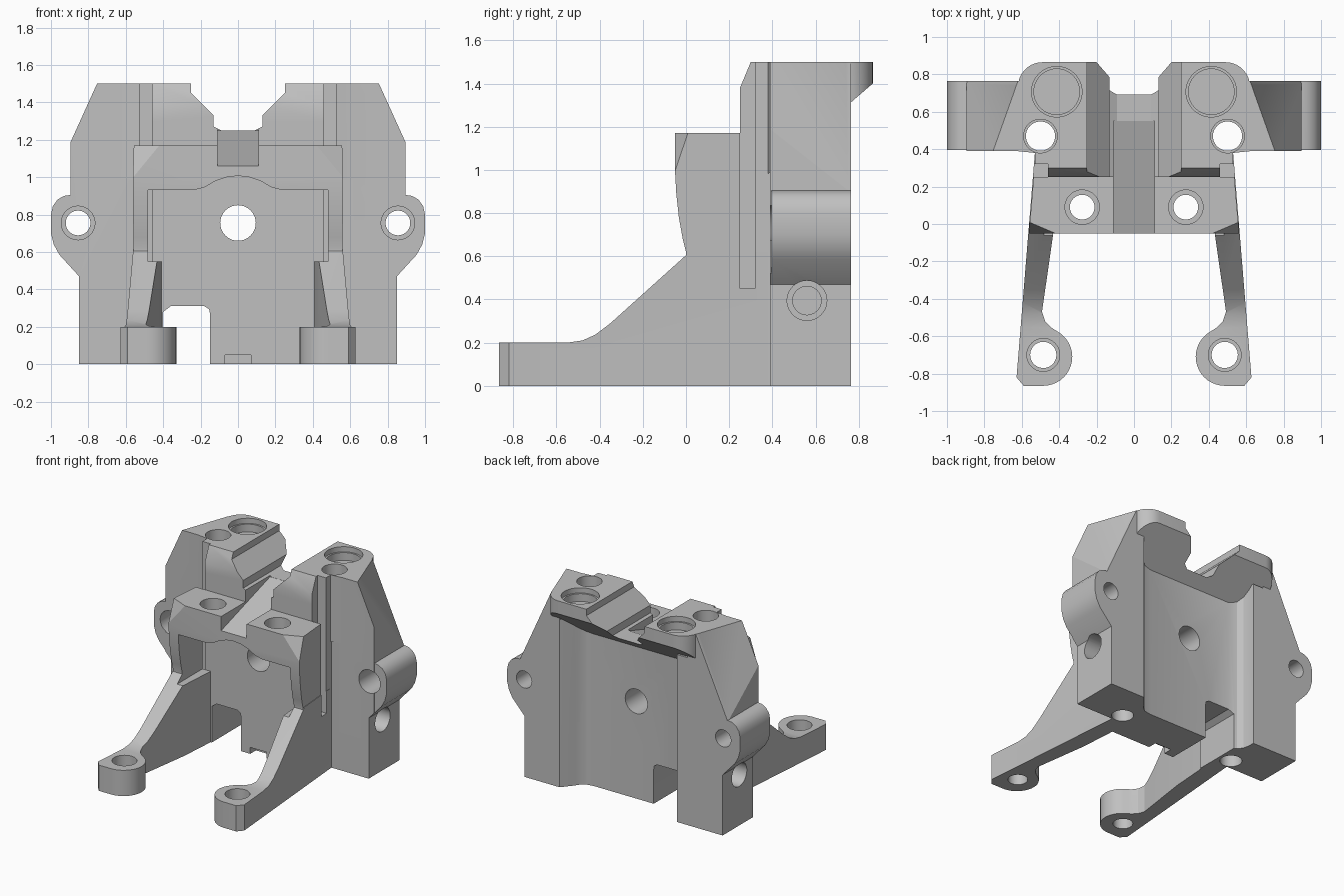
import bpy, bmesh, math
from mathutils import Vector

cube = bpy.data.objects.get("Cube")
if cube:
    bpy.data.objects.remove(cube, do_unlink=True)

grey = bpy.data.materials.new("light grey")
grey.use_nodes = True
colour = (0.53, 0.53, 0.53, 1)
grey.diffuse_color = colour
grey.node_tree.nodes["Principled BSDF"].inputs["Base Color"].default_value = colour


def trim(bm, a, b, c, outside):
    """Slice off the side of plane a-b-c that holds the point outside."""
    a, b, c, outside = map(Vector, (a, b, c, outside))
    n = (b - a).cross(c - a).normalized()
    if n.dot(outside - a) < 0:
        n = -n
    bmesh.ops.bisect_plane(bm, geom=bm.verts[:] + bm.edges[:] + bm.faces[:],
                           plane_co=a, plane_no=n, clear_outer=True)
    bmesh.ops.holes_fill(bm, edges=[e for e in bm.edges if e.is_boundary], sides=0)


def prism(name, pts, axis, lo, hi, cuts=()):
    """Extrude a flat profile along one axis, then trim it."""
    place = {"X": lambda u, v, w: (w, u, v), "Y": lambda u, v, w: (u, w, v),
             "Z": lambda u, v, w: (u, v, w)}[axis]
    bm = bmesh.new()
    face = bm.faces.new([bm.verts.new(place(u, v, lo)) for u, v in pts])
    ext = bmesh.ops.extrude_face_region(bm, geom=[face])
    shift = Vector(place(0, 0, hi - lo))
    for v in ext["geom"]:
        if isinstance(v, bmesh.types.BMVert):
            v.co += shift
    bmesh.ops.recalc_face_normals(bm, faces=bm.faces[:])
    for cut in cuts:
        trim(bm, *cut)
    bmesh.ops.recalc_face_normals(bm, faces=bm.faces[:])
    mesh = bpy.data.meshes.new(name)
    bm.to_mesh(mesh)
    bm.free()
    mesh.materials.append(grey)
    ob = bpy.data.objects.new(name, mesh)
    bpy.context.collection.objects.link(ob)
    return ob


def arc(cx, cy, r, start, end, n=10):
    return [(cx + r * math.cos(math.radians(start + (end - start) * i / n)),
             cy + r * math.sin(math.radians(start + (end - start) * i / n)))
            for i in range(n + 1)]


def rod(name, axis, u, v, r, lo, hi):
    return prism(name, arc(u, v, r, 0, 360, 40)[:-1], axis, lo, hi)


def box(name, x0, x1, y0, y1, z0, z1):
    return prism(name, [(x0, y0), (x1, y0), (x1, y1), (x0, y1)], "Z", z0, z1)


def combine(target, other, operation):
    mod = target.modifiers.new("join", "BOOLEAN")
    mod.operation, mod.solver, mod.object = operation, "EXACT", other
    bpy.context.view_layer.objects.active = target
    bpy.ops.object.modifier_apply(modifier=mod.name)
    bpy.data.objects.remove(other, do_unlink=True)


def flip(pts, s):
    return [(s * u, v) for u, v in pts]


def both(pts):
    """Complete a right-hand half outline with its mirror image."""
    return pts + [(-u, v) for u, v in reversed(pts) if u]


# Central plate, with the soft corners of the rear recess
body = prism("mount_body", [
    (-.53, .25), (.53, .25), (.53, .39), (.58, .39), (.58, .765), (.55, .765),
    (.48, .68), (.46, .65), (.42, .62), (.36, .61), (-.36, .61), (-.42, .63),
    (-.45, .67), (-.46, .72), (-.46, .765), (-.58, .765), (-.58, .39), (-.53, .39)],
    "Z", 0, 1.3)

# Overhanging top with chamfered front lip and sloped underside
top_half = [(.53, .25), (.53, .38), (.725, .4), (.63, .74)] + arc(.49, .735, .13, 10, 90, 8)
parts = [prism("top_overhang", both(top_half), "Z", .9, 1.5, [
    ((0, .25, 1.38), (1, .25, 1.38), (0, .30, 1.5), (0, 0, 1.5)),
    ((0, .61, 1.18), (1, .61, 1.18), (0, .865, 1.4), (0, .865, 1))])]

# Front block
side = [(.3, 1.17), (-.05, 1.17), (-.05, .98), (-.045, .89), (-.033, .78),
        (-.015, .68), (0, .62), (0, .56), (.3, .56)]
cuts = []
for s in (1, -1):
    cuts.append(((s * .53, .33, 0), (s * .63, -.86, 0), (s * .53, .33, 1), (s, 0, 0)))
    cuts.append(((s * .42, -.05, 1.17), (s * .56, .01, 1.17), (s * .56, -.05, 1),
                 (s, -1, 1.5)))
parts.append(prism("front_block", side, "X", -.7, .7, cuts))

wing = [(.55, 0), (.85, 0), (.85, .47), (.895, .52), (.895, 1.22), (.76, 1.5), (.55, 1.5)]
ear = [(.7, .47), (.85, .47), (.955, .585), (.985, .64), (1, .7), (1, .8),
       (.99, .845), (.965, .88), (.93, .9), (.895, .905), (.7, .905)]
arm_side = [(-.87, -.01), (.4, -.01), (.4, .62), (.02, .62), (0, .605), (-.35, .29),
            (-.42, .237), (-.48, .21), (-.55, .2), (-.87, .2)]
arm_plan = ([(.53, .38), (.628, -.82), (.59, -.865)] + arc(.485, -.71, .155, 270, 125, 16)
            + [(.44, -.555), (.475, -.52), (.492, -.47), (.43, -.04), (.4, .38)])
for s in (1, -1):
    # Side wing with slanted upper corner, and its rounded ear
    parts.append(prism("side_wing", flip(wing, s), "Y", .39, .765, [
        ((s * .62, .765, 1.5), (s * .75, .4, 1.5), (s * .89, .765, .905),
         (s * 2, .765, 1.5))]))
    parts.append(prism("ear", flip(ear, s), "Y", .395, .765))
    # Foot arm: plan outline limited by its side outline
    arm = prism("foot_arm", flip(arm_plan, s), "Z", 0, .8)
    combine(arm, prism("arm_limit", arm_side, "X", -.8, .8), "INTERSECT")
    parts.append(arm)

for part in parts:
    combine(body, part, "UNION")

# Front cavity with raised centre, notch, rising cable channel and bottom cutouts
arch = both([(.48, .55), (.48, .93), (.24, .93), (.18, .945), (.12, .98), (.06, 1.0), (0, 1.007)])
valley = both([(.09, 1.25), (.13, 1.27), (.13, 1.33), (.25, 1.45), (.25, 1.6)])
ramp = [(-.3, 1.06), (-.05, 1.06), (.55, 1.249), (.55, 1.3), (-.3, 1.3)]
cutters = [
    prism("cavity", arch, "Y", -.3, .25),
    prism("valley", valley, "Y", -.3, 1),
    prism("channel", ramp, "X", -.11, .11),
    prism("bottom_opening", [(-.4, -.1), (-.15, -.1), (-.15, .27), (-.155, .295), (-.18, .31),
                             (-.36, .31), (-.4, .28)], "Y", .1, .8),
    box("bottom_notch", -.07, .07, .2, .32, -.1, .05),
    rod("centre_hole", "Y", 0, .755, .095, 0, 1),
]
# Mirrored screw holes and slots
for s in (1, -1):
    lo, hi = sorted((s * .46, s * .7))
    inner = sorted((s * .6, s * 1.1))
    rim = sorted((s * .66, s * 1.1))
    cutters += [
        box("side_slot", lo, hi, .25, .32, .45, 1.6),
        rod("post_hole", "Z", s * .5, .47, .078, -.1, 1.6),
        rod("post_rim", "Z", s * .5, .47, .09, 1.2, 1.6),
        rod("large_rim", "Z", s * .413, .707, .135, 1.46, 1.6),
        rod("large_bore", "Z", s * .413, .707, .122, 1.4, 1.6),
        rod("block_hole", "Z", s * .277, .09, .066, .8, 1.3),
        rod("block_rim", "Z", s * .277, .09, .092, 1.04, 1.3),
        rod("foot_hole", "Z", s * .485, -.7, .07, -.1, .3),
        rod("foot_rim", "Z", s * .485, -.7, .088, .1, .3),
        rod("ear_hole", "Y", s * .855, .755, .066, .2, .9),
        rod("ear_rim", "Y", s * .855, .755, .09, .2, .6),
        rod("side_hole", "X", .56, .395, .066, *inner),
        rod("side_rim", "X", .56, .395, .092, *rim),
    ]
for cutter in cutters:
    combine(body, cutter, "DIFFERENCE")

bpy.ops.object.select_all(action="DESELECT")
body.select_set(True)
bpy.context.view_layer.objects.active = body
bpy.ops.object.shade_smooth_by_angle(angle=math.radians(25))
